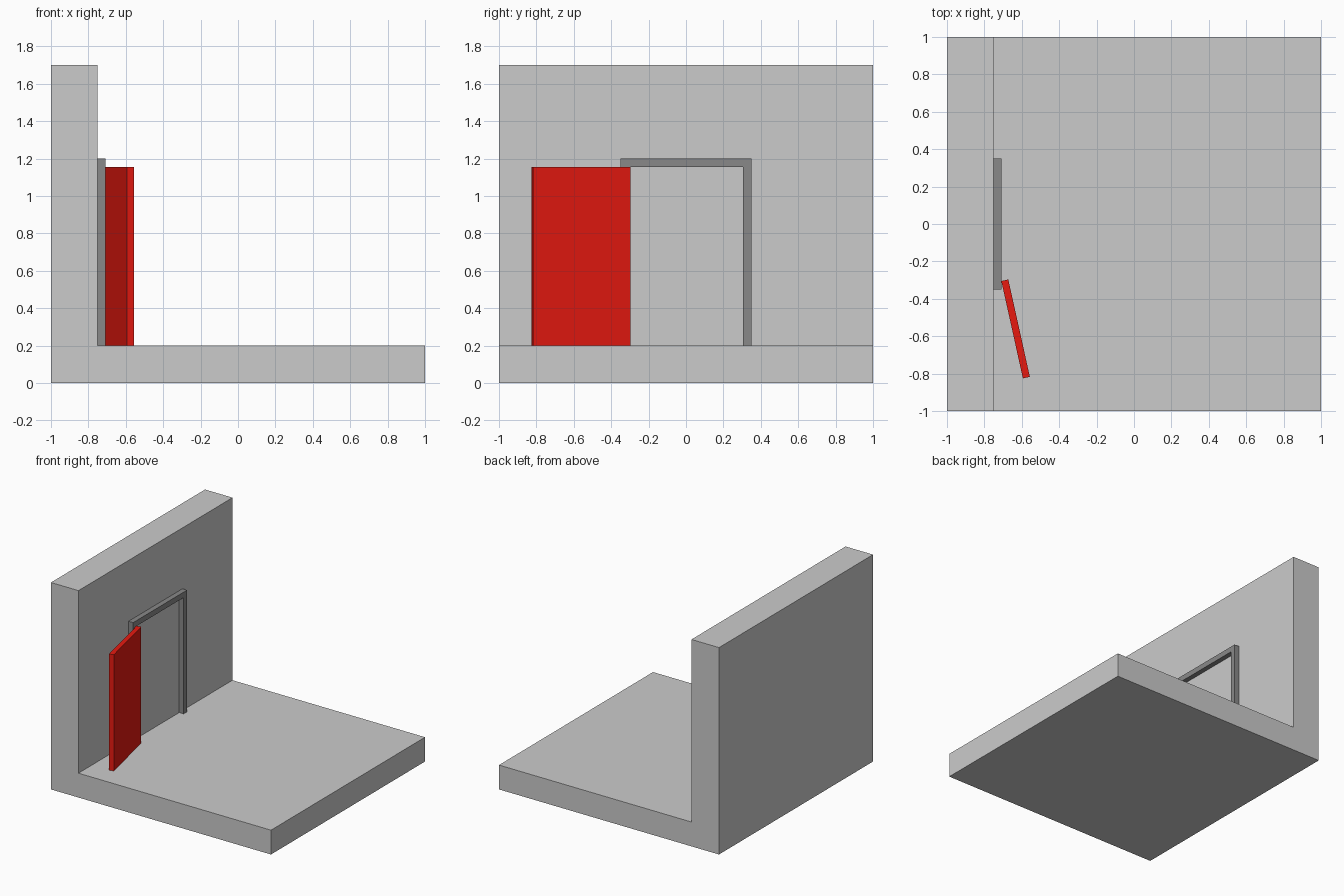
import bpy
import bmesh
from math import radians
from mathutils import Vector

if "Cube" in bpy.data.objects:
    bpy.data.objects.remove(bpy.data.objects["Cube"])


def material(name, rgb):
    mat = bpy.data.materials.new(name)
    mat.diffuse_color = (*rgb, 1)
    mat.use_nodes = True
    mat.node_tree.nodes["Principled BSDF"].inputs["Base Color"].default_value = mat.diffuse_color
    return mat


def prism(name, profile, sweep, mat=None):
    """Extrude a closed flat profile along a vector."""
    bm = bmesh.new()
    face = bm.faces.new([bm.verts.new(p) for p in profile])
    swept = bmesh.ops.extrude_face_region(bm, geom=[face], use_keep_orig=True)
    verts = [g for g in swept["geom"] if isinstance(g, bmesh.types.BMVert)]
    bmesh.ops.translate(bm, vec=Vector(sweep), verts=verts)
    bmesh.ops.recalc_face_normals(bm, faces=bm.faces)
    mesh = bpy.data.meshes.new(name)
    bm.to_mesh(mesh)
    bm.free()
    obj = bpy.data.objects.new(name, mesh)
    bpy.context.collection.objects.link(obj)
    if mat:
        mesh.materials.append(mat)
    return obj


floor_z, wall_x = 0.2, -0.75
inner_y, inner_top = 0.305, 1.155
outer_y, outer_top = 0.35, 1.2

# Floor and wall as one L-shaped block
outline = [(-1, 0), (1, 0), (1, floor_z), (wall_x, floor_z), (wall_x, 1.7), (-1, 1.7)]
prism("floor_and_wall", [(x, -1, z) for x, z in outline], (0, 2, 0))

# Door frame: two jambs and a lintel in one arch profile
arch = [(-outer_y, floor_z), (-outer_y, outer_top), (outer_y, outer_top), (outer_y, floor_z),
        (inner_y, floor_z), (inner_y, inner_top), (-inner_y, inner_top), (-inner_y, floor_z)]
prism("door_frame", [(wall_x, y, z) for y, z in arch], (0.042, 0, 0),
      material("dark_grey", (0.25, 0.25, 0.25)))

# Pale panel filling the doorway, practically flush with the wall
opening = [(-inner_y, floor_z), (inner_y, floor_z), (inner_y, inner_top), (-inner_y, inner_top)]
prism("doorway_panel", [(wall_x, y, z) for y, z in opening], (0.002, 0, 0),
      material("white", (1, 1, 1)))

# Red door swung open past the left jamb
half_t, half_w = 0.019, 0.2665
slab = [(-half_t, -half_w), (half_t, -half_w), (half_t, half_w), (-half_t, half_w)]
door = prism("door", [(x, y, 0) for x, y in slab], (0, 0, inner_top - floor_z),
             material("red", (0.8, 0.01, 0.005)))
door.location = (-0.633, -0.561, floor_z)
door.rotation_euler.z = radians(12.5)
